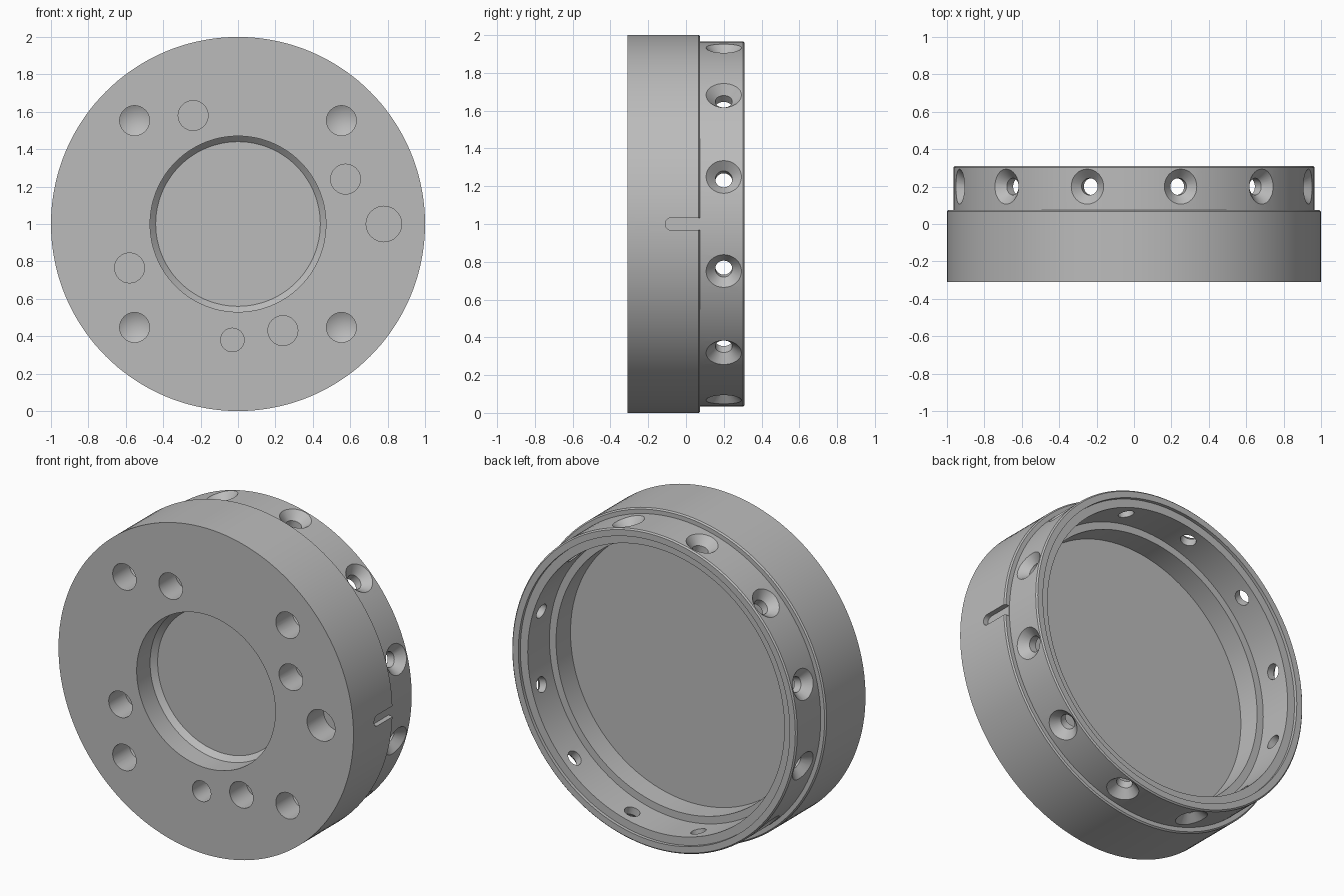
import bpy, bmesh
from math import pi, sin, cos, radians
from mathutils import Matrix, Vector

cube = bpy.data.objects.get("Cube")
if cube:
    bpy.data.objects.remove(cube, do_unlink=True)

grey = bpy.data.materials.new("machined grey")
grey.use_nodes = True
colour = (0.5, 0.5, 0.5, 1)
grey.diffuse_color = colour
grey.node_tree.nodes["Principled BSDF"].inputs["Base Color"].default_value = colour

TO_Y = Matrix.Rotation(-pi / 2, 4, 'X')      # local z becomes world +y
CENTRE = Matrix.Translation((0, 0, 1))


def lathe(bm, profile, steps, matrix):
    """Revolve (height, radius) points about local z, then place the result."""
    part = bmesh.new()
    verts = [part.verts.new((r, 0, h)) for h, r in profile]
    edges = [part.edges.new(pair) for pair in zip(verts, verts[1:])]
    bmesh.ops.spin(part, geom=verts + edges, cent=(0, 0, 0), axis=(0, 0, 1),
                   angle=2 * pi, steps=steps)
    bmesh.ops.remove_doubles(part, verts=part.verts[:], dist=1e-5)
    add(bm, part, matrix)


def add(bm, part, matrix):
    bmesh.ops.transform(part, matrix=matrix, verts=part.verts[:])
    bmesh.ops.recalc_face_normals(part, faces=part.faces[:])
    mesh = bpy.data.meshes.new("part")
    part.to_mesh(mesh)
    part.free()
    bm.from_mesh(mesh)
    bpy.data.meshes.remove(mesh)


def make_object(name, bm):
    mesh = bpy.data.meshes.new(name)
    bm.to_mesh(mesh)
    bm.free()
    mesh.materials.append(grey)
    ob = bpy.data.objects.new(name, mesh)
    bpy.context.collection.objects.link(ob)
    return ob


# Housing: front recess, stepped outside, then the open back cup
FRONT, SHOULDER, BACK = -0.31, 0.075, 0.31
bm = bmesh.new()
lathe(bm, [
    (-0.15, 0), (-0.15, 0.44), (-0.18, 0.47), (FRONT, 0.47),
    (FRONT, 1), (SHOULDER - 0.008, 1), (SHOULDER, 0.992),
    (SHOULDER, 0.966), (BACK - 0.008, 0.966), (BACK, 0.958),
    (BACK, 0.92), (BACK - 0.02, 0.92), (BACK - 0.02, 0.87),
    (0.08, 0.87), (0.08, 0.825), (-0.06, 0.825), (-0.06, 0),
], 144, CENTRE @ TO_Y)
housing = make_object("housing", bm)

cut = bmesh.new()

# Blind holes in the front face
DEPTH = 0.16


def front_hole(x, z, r, tip):
    lathe(cut, [(-0.05, 0), (-0.05, r), (DEPTH, r), (DEPTH + tip, 0)], 32,
          Matrix.Translation((x, FRONT, z)) @ TO_Y)


for sx in (-1, 1):
    for sz in (-1, 1):
        front_hole(0.553 * sx, 1 + 0.553 * sz, 0.08, 0.045)
for x, z, r in [(-0.24, 1.58, 0.08), (0.575, 1.24, 0.08), (0.78, 1, 0.095),
                (-0.58, 0.765, 0.08), (0.24, 0.43, 0.08), (-0.03, 0.38, 0.063)]:
    front_hole(x, z, r, 0)

# Countersunk screw holes around the back collar
for i in range(12):
    turn = Matrix.Rotation(radians(15 + 30 * i), 4, 'Y')
    place = CENTRE @ turn @ Matrix.Translation((0, 0.2, 0))
    lathe(cut, [(0.8, 0), (0.8, 0.045), (0.917, 0.045),
                (0.962, 0.09), (1.02, 0.148), (1.02, 0)], 32, place)

# Round-ended slot on the left side, open to the shoulder
part = bmesh.new()
half = 0.033
outline = [Vector((0.968, 0.12, 1 - half)), Vector((0.968, 0.12, 1 + half))]
for i in range(13):
    a = pi / 2 + pi * i / 12
    outline.append(Vector((0.968, -0.077 + half * cos(a), 1 + half * sin(a))))
face = part.faces.new([part.verts.new(p) for p in outline])
top = bmesh.ops.extrude_face_region(part, geom=[face])["geom"]
bmesh.ops.translate(part, vec=(0.1, 0, 0),
                    verts=[v for v in top if isinstance(v, bmesh.types.BMVert)])
add(cut, part, Matrix.Identity(4))

# Cut everything out of the housing, then drop the cutter
cutter = make_object("hole_cutter", cut)
cutter.hide_render = True
mod = housing.modifiers.new("holes", 'BOOLEAN')
mod.operation = 'DIFFERENCE'
mod.solver = 'EXACT'
mod.object = cutter
bpy.ops.object.select_all(action='DESELECT')
housing.select_set(True)
bpy.context.view_layer.objects.active = housing
bpy.ops.object.modifier_apply(modifier=mod.name)
bpy.data.objects.remove(cutter, do_unlink=True)
bpy.ops.object.shade_smooth_by_angle(angle=radians(25))
